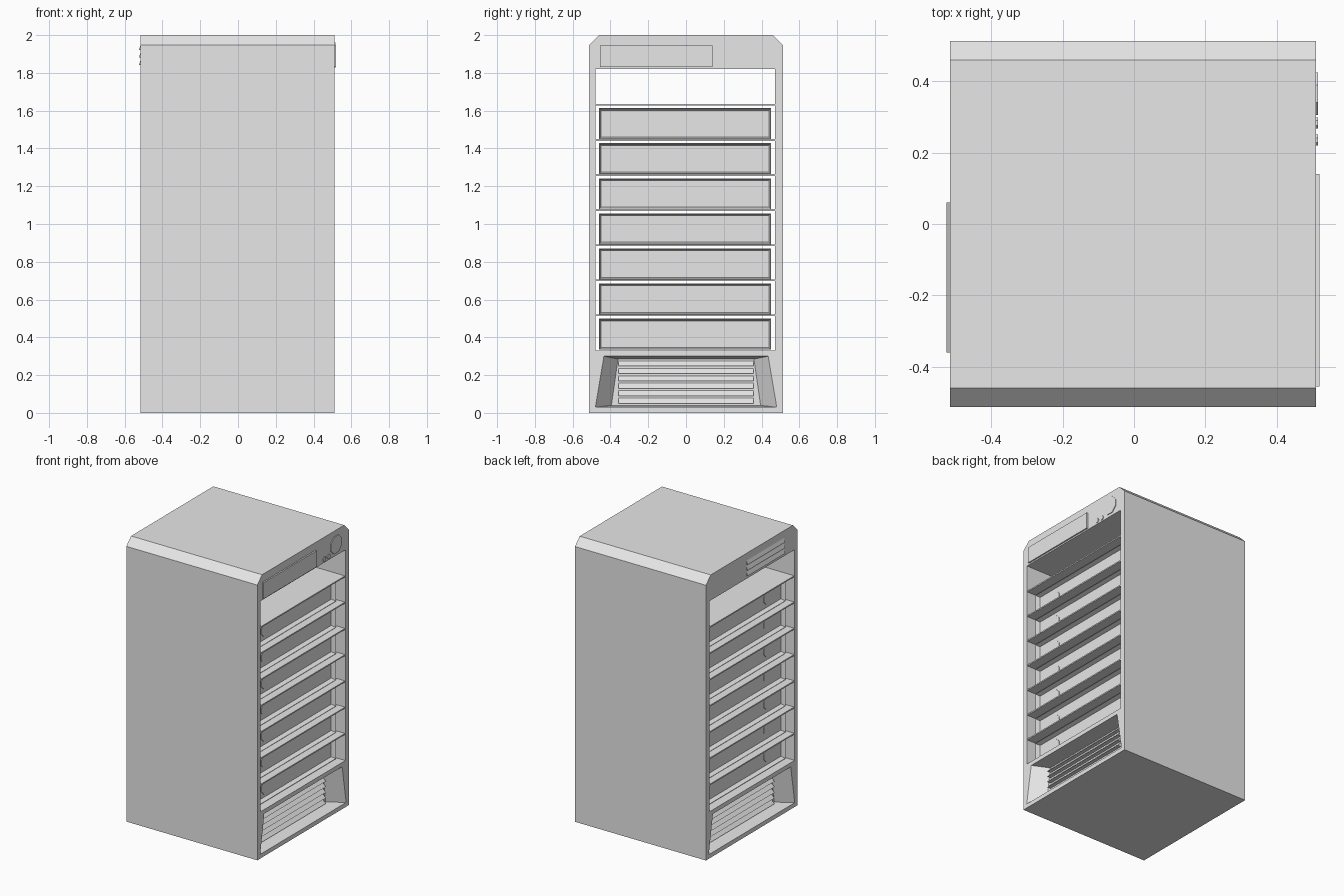
import bpy, bmesh, math
from mathutils import Matrix, Vector

if "Cube" in bpy.data.objects:
    bpy.data.objects.remove(bpy.data.objects["Cube"], do_unlink=True)

grey = bpy.data.materials.new("light grey")
grey.use_nodes = True
grey.diffuse_color = (0.8, 0.8, 0.8, 1)
grey.node_tree.nodes["Principled BSDF"].inputs["Base Color"].default_value = (0.8, 0.8, 0.8, 1)

CX = -0.0025      # cabinet centre in x
HALF = 0.5125     # half width and half depth


def finish(name, bm):
    bmesh.ops.recalc_face_normals(bm, faces=bm.faces)
    mesh = bpy.data.meshes.new(name)
    bm.to_mesh(mesh)
    bm.free()
    mesh.materials.append(grey)
    ob = bpy.data.objects.new(name, mesh)
    bpy.context.collection.objects.link(ob)
    return ob


def loft(name, sections):
    """Skin a list of (x, [(y, z), ...]) sections and cap both ends."""
    bm = bmesh.new()
    rings = [[bm.verts.new((x, y, z)) for y, z in pts] for x, pts in sections]
    for a, b in zip(rings, rings[1:]):
        for i in range(len(a)):
            j = (i + 1) % len(a)
            bm.faces.new((a[i], a[j], b[j], b[i]))
    bm.faces.new(rings[0][::-1])
    bm.faces.new(rings[-1])
    return finish(name, bm)


def block(name, x0, x1, y0, y1, z0, z1):
    return loft(name, [(x, [(y0, z0), (y1, z0), (y1, z1), (y0, z1)]) for x in (x0, x1)])


def disc(name, x, y, z, radius, depth):
    bm = bmesh.new()
    turn = Matrix.Rotation(math.pi / 2, 4, 'Y') @ Matrix.Rotation(math.pi / 8, 4, 'Z')
    bmesh.ops.create_cone(bm, cap_ends=True, segments=8, radius1=radius, radius2=radius,
                          depth=depth, matrix=Matrix.Translation((x, y, z)) @ turn)
    return finish(name, bm)


def louvre(name, x, out, y0, y1, z0, z1):
    """Wedge with a sloping top that sticks out from plane x."""
    bm = bmesh.new()
    ends = [[bm.verts.new(p) for p in ((x, y, z0), (x + out, y, z0), (x, y, z1))]
            for y in (y0, y1)]
    for i in range(3):
        j = (i + 1) % 3
        bm.faces.new((ends[0][i], ends[0][j], ends[1][j], ends[1][i]))
    bm.faces.new(ends[0])
    bm.faces.new(ends[1][::-1])
    return finish(name, bm)


def cut(target, cutter):
    mod = target.modifiers.new(cutter.name, 'BOOLEAN')
    mod.operation = 'DIFFERENCE'
    mod.solver = 'EXACT'
    mod.object = cutter
    cutter.hide_render = True
    cutter.hide_set(True)
    cutter.display_type = 'WIRE'


# Cabinet shell with chamfered top edges
C = 0.053
profile = [(-HALF, 0), (HALF, 0), (HALF, 2 - C), (HALF - C, 2), (C - HALF, 2), (-HALF, 2 - C)]
cabinet = loft("cabinet", [(CX - HALF, profile), (CX + HALF, profile)])

# Opening that runs right through from side to side
cutters = [block("opening_cutter", -0.7, 0.7, -0.478, 0.472, 0.33, 1.82)]

# Tapered air intake at the foot of each open side
mouth = [(-0.48, 0.03), (0.48, 0.03), (0.435, 0.3), (-0.435, 0.3)]
throat = [(-0.395, 0.04), (0.395, 0.04), (0.36, 0.285), (-0.36, 0.285)]
GRILLE = 0.1
for side, label in ((1, "left"), (-1, "right")):
    face = CX + side * HALF
    # cutter mouth is continued past the cabinet face along the same taper
    past = [tuple(Vector(m) + 0.1 * (Vector(m) - Vector(t))) for m, t in zip(mouth, throat)]
    cutters.append(loft(label + "_intake_cutter",
                        [(face + side * GRILLE * 0.1, past), (face - side * GRILLE, throat)]))
    for i in range(6):
        z = 0.05 + 0.0395 * i
        louvre(f"{label}_intake_louvre_{i + 1}", face - side * (GRILLE + 0.002),
               side * 0.03, -0.357, 0.357, z, z + 0.03)
for c in cutters:
    cut(cabinet, c)

# Bake the openings into the cabinet and drop the cutters
graph = bpy.context.evaluated_depsgraph_get()
baked = bpy.data.meshes.new_from_object(cabinet.evaluated_get(graph))
cabinet.modifiers.clear()
cabinet.data = baked
for c in cutters:
    bpy.data.objects.remove(c, do_unlink=True)

# Seven shelves, each above a unit with recessed ends and a round boss
STEP = 0.1857
for i in range(7):
    z = 0.335 + STEP * i
    block(f"shelf_{i + 1}", CX - 0.509, CX + 0.509, -0.479, 0.473, z + 0.177, z + 0.186)

    bm = bmesh.new()
    bmesh.ops.create_cube(bm, size=1, matrix=Matrix.Translation((CX, -0.005, z + 0.082))
                          @ Matrix.Diagonal((0.91, 0.91, 0.164, 1)))
    ends = [f for f in bm.faces if abs(f.normal.x) > 0.9]
    bmesh.ops.inset_individual(bm, faces=ends, thickness=0.004, depth=0)
    bmesh.ops.inset_individual(bm, faces=ends, thickness=0.012, depth=-0.03)
    finish(f"unit_{i + 1}", bm)

    for side, label in ((1, "left"), (-1, "right")):
        disc(f"{label}_boss_{i + 1}", CX + side * 0.425, -0.3, z + 0.082, 0.05, 0.008)

# Control panel and dials on the left
face = CX + HALF
block("control_panel", face - 0.01, face + 0.01, -0.455, 0.14, 1.83, 1.945)
disc("large_dial", face, 0.365, 1.9, 0.065, 0.01)
for i, y in enumerate((0.235, 0.283)):
    disc(f"small_dial_{i + 1}", face, y, 1.845, 0.017, 0.01)

# Three exhaust louvres on the right
for i in range(3):
    z = 1.842 + 0.04 * i
    louvre(f"exhaust_louvre_{i + 1}", CX - HALF + 0.002, -0.012, -0.36, 0.06, z, z + 0.032)
